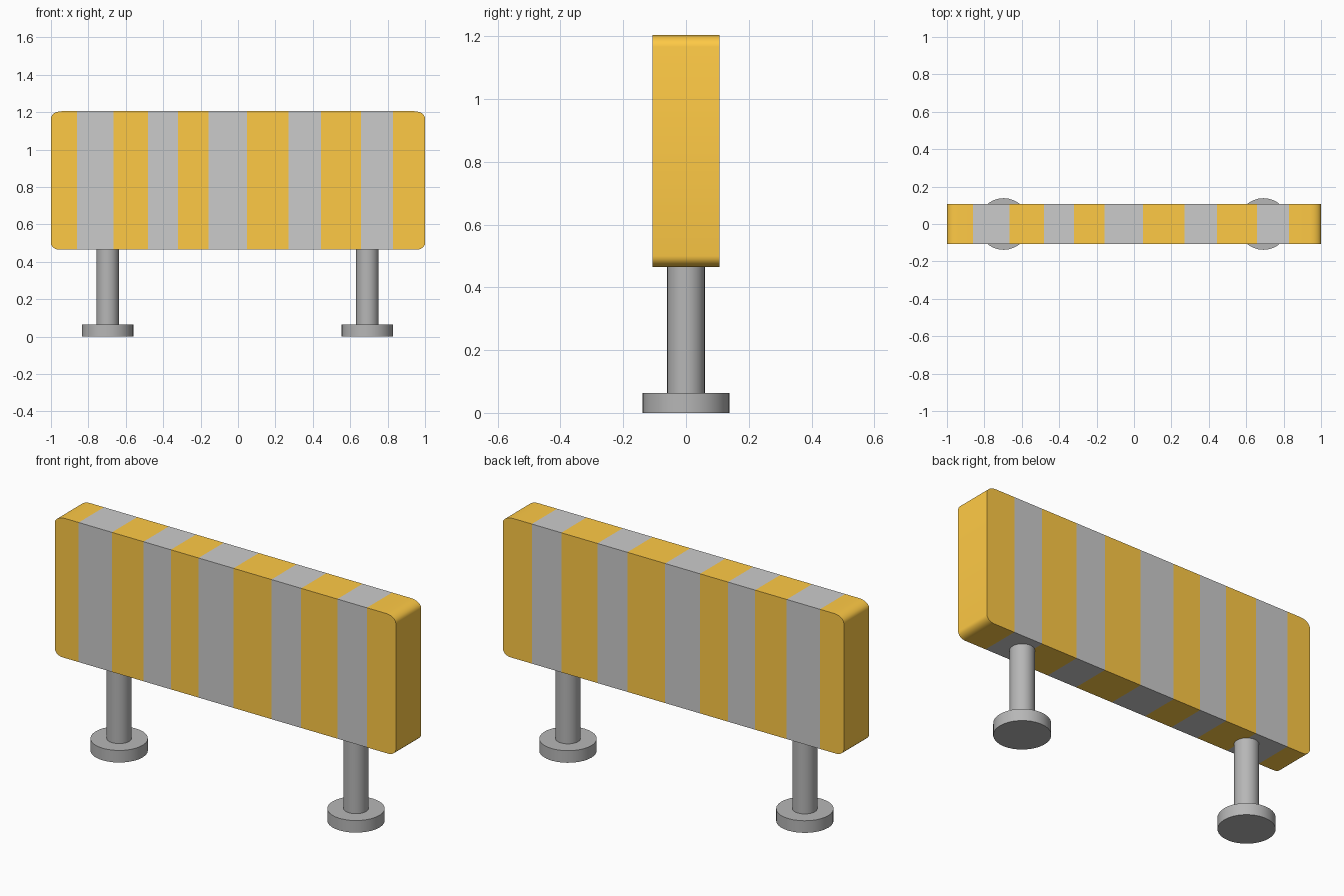
import bpy, bmesh, math
from mathutils import Vector

if "Cube" in bpy.data.objects:
    bpy.data.objects.remove(bpy.data.objects["Cube"])


def material(name, rgb):
    m = bpy.data.materials.new(name)
    m.diffuse_color = (*rgb, 1)
    m.use_nodes = True
    m.node_tree.nodes["Principled BSDF"].inputs["Base Color"].default_value = m.diffuse_color
    return m


orange = material("orange", (1.0, 0.59, 0.06))
light_grey = material("light_grey", (0.8, 0.8, 0.8))
dark_grey = material("dark_grey", (0.47, 0.47, 0.47))


def finish(name, bm, mats):
    bmesh.ops.recalc_face_normals(bm, faces=bm.faces)
    mesh = bpy.data.meshes.new(name)
    bm.to_mesh(mesh)
    bm.free()
    ob = bpy.data.objects.new(name, mesh)
    bpy.context.collection.objects.link(ob)
    for m in mats:
        mesh.materials.append(m)
    bpy.ops.object.select_all(action='DESELECT')
    ob.select_set(True)
    bpy.context.view_layer.objects.active = ob
    bpy.ops.object.shade_smooth_by_angle(angle=math.radians(35))
    return ob


# Striped board: rounded outline extruded in y, then cut at each stripe edge
Z0, Z1, HALF_Y, STEPS = 0.465, 1.205, 0.106, 6
bm = bmesh.new()
outline = []
for i, (sx, sz) in enumerate([(1, 1), (-1, 1), (-1, -1), (1, -1)]):
    rx, rz = (0.058, 0.038) if sz > 0 else (0.045, 0.035)
    cx, cz = sx * (1 - rx), (Z1 - rz if sz > 0 else Z0 + rz)
    for k in range(STEPS + 1):
        a = math.pi / 2 * (i + k / STEPS)
        outline.append(bm.verts.new((cx + rx * math.cos(a), -HALF_Y, cz + rz * math.sin(a))))
face = bm.faces.new(outline)
ext = bmesh.ops.extrude_face_region(bm, geom=[face])
bmesh.ops.translate(bm, vec=(0, 2 * HALF_Y, 0),
                    verts=[g for g in ext["geom"] if isinstance(g, bmesh.types.BMVert)])
edges = [-0.86, -0.665, -0.48, -0.32, -0.157, 0.048, 0.27, 0.445, 0.657, 0.83]
for x in edges:
    bmesh.ops.bisect_plane(bm, geom=bm.verts[:] + bm.edges[:] + bm.faces[:],
                           plane_co=Vector((x, 0, 0)), plane_no=Vector((1, 0, 0)))
for f in bm.faces:
    f.material_index = sum(f.calc_center_median().x > x for x in edges) % 2
finish("striped_board", bm, [orange, light_grey])


# Posts and round feet
def cylinder(name, x, radius, z0, z1):
    bm = bmesh.new()
    bmesh.ops.create_cone(bm, cap_ends=True, segments=32, radius1=radius, radius2=radius, depth=z1 - z0)
    bmesh.ops.translate(bm, vec=(x, 0, (z0 + z1) / 2), verts=bm.verts)
    finish(name, bm, [dark_grey])


for side, x in (("left", -0.697), ("right", 0.692)):
    cylinder(side + "_foot", x, 0.138, 0, 0.064)
    cylinder(side + "_post", x, 0.06, 0.06, 0.48)
